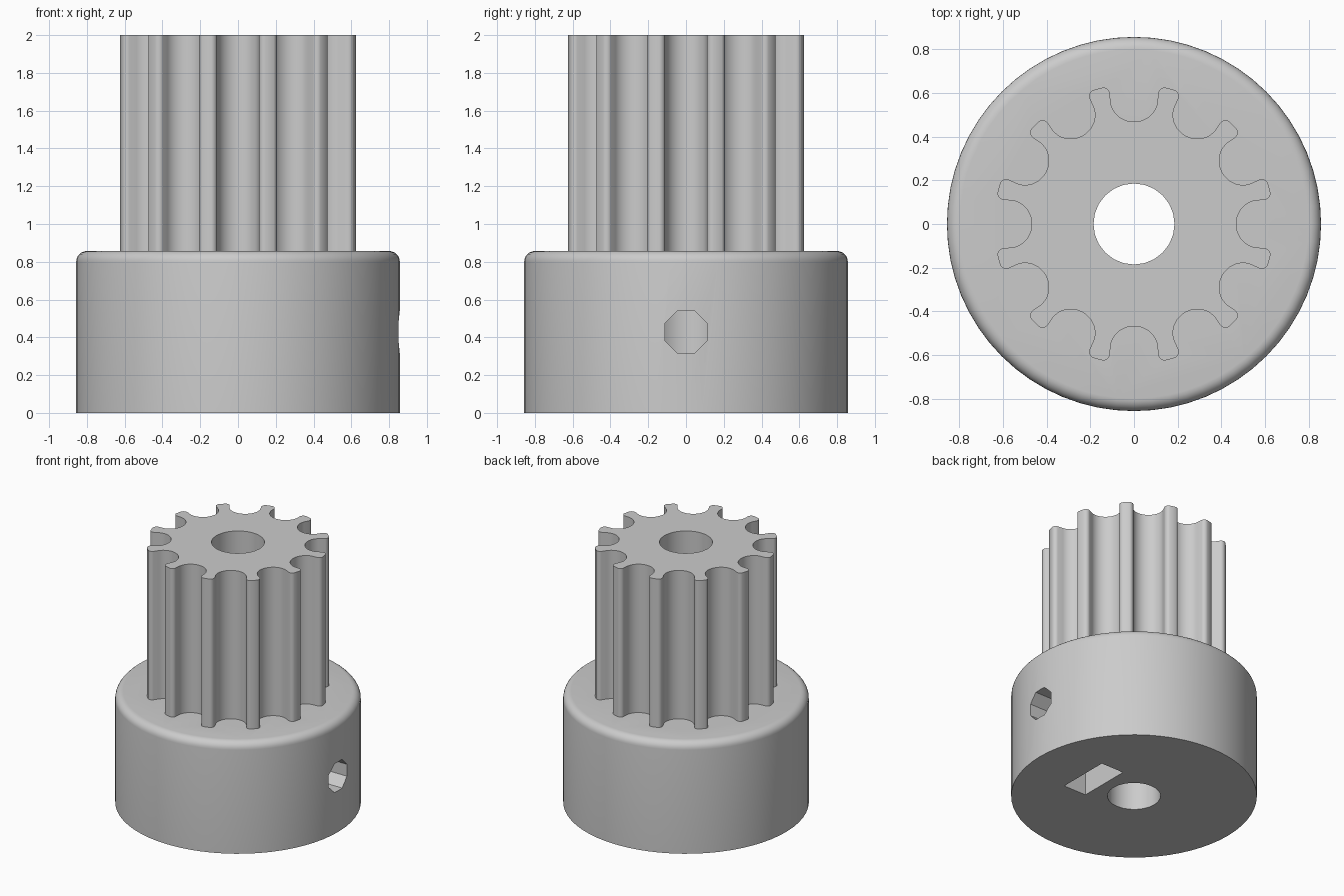
import bpy
import bmesh
from math import sin, cos, pi, radians, sqrt
from mathutils import Vector

cube = bpy.data.objects.get("Cube")
if cube:
    bpy.data.objects.remove(cube, do_unlink=True)

MM = 2 / 28               # one millimetre in model units
HUB_H = HUB_R = 12 * MM
TEETH = 12

grey = bpy.data.materials.new("plain grey")
grey.use_nodes = True
grey.diffuse_color = (0.6, 0.6, 0.6, 1)
grey.node_tree.nodes["Principled BSDF"].inputs["Base Color"].default_value = (0.6, 0.6, 0.6, 1)


def ring(radius, sides, turn=0.0, centre=(0, 0)):
    return [(centre[0] + radius * cos(turn + 2 * pi * i / sides),
             centre[1] + radius * sin(turn + 2 * pi * i / sides)) for i in range(sides)]


def prism(name, outline, start, end, along_x=False, round_top=0):
    """Extrude a closed outline along z, or along x with the outline in y and z."""
    bm = bmesh.new()
    place = (lambda p: (start, p[0], p[1])) if along_x else (lambda p: (p[0], p[1], start))
    base = bm.faces.new([bm.verts.new(place(p)) for p in outline])
    out = bmesh.ops.extrude_face_region(bm, geom=[base], use_keep_orig=True)
    moved = [g for g in out["geom"] if isinstance(g, bmesh.types.BMVert)]
    shift = Vector((end - start, 0, 0)) if along_x else Vector((0, 0, end - start))
    bmesh.ops.translate(bm, verts=moved, vec=shift)
    bmesh.ops.recalc_face_normals(bm, faces=bm.faces)
    if round_top:
        rim = [e for e in bm.edges if all(v in moved for v in e.verts)]
        bmesh.ops.bevel(bm, geom=rim, offset=round_top, segments=6, profile=0.5, affect='EDGES')
    mesh = bpy.data.meshes.new(name)
    bm.to_mesh(mesh)
    bm.free()
    mesh.materials.append(grey)
    obj = bpy.data.objects.new(name, mesh)
    bpy.context.collection.objects.link(obj)
    return obj


def tooth_outline():
    """Round grooves with filleted lips, repeated around the belt wheel."""
    outer, lip, bowl, widen = 8.98, 0.4235, 1.441, 1.053
    half = [(1.89 - lip * sin(radians(t)), lip - lip * cos(radians(t))) for t in range(0, 82, 16)]
    half += [(bowl * sin(radians(a)), 0.757 + bowl * cos(radians(a))) for a in range(82, 5, -8)]
    half = [(x * widen, d) for x, d in half]
    groove = half + [(0, 0.757 + bowl)] + [(-x, d) for x, d in reversed(half)]
    top = sqrt(outer ** 2 - half[0][0] ** 2)
    points = []
    for k in range(TEETH):
        a = 2 * pi * k / TEETH
        for x, d in groove:
            y = top - d
            points.append(((x * cos(a) - y * sin(a)) * MM, (x * sin(a) + y * cos(a)) * MM))
        tip = a + pi / TEETH
        points.append((-outer * sin(tip) * MM, outer * cos(tip) * MM))
    return points


# Hub with rounded upper rim, and toothed wheel sunk into it
pulley = prism("pulley", ring(HUB_R, 64), 0, HUB_H, round_top=0.058)
wheel = prism("toothed_wheel", tooth_outline(), HUB_H - 0.1, 2)

# Shaft bore, set screw hole and captive nut slot
bore = prism("bore_cutter", ring(2.6 * MM, 24), -0.1, 2.1)
screw = prism("screw_cutter", ring(0.12, 8, pi / 8, (0, HUB_H / 2)), 0.01, 1, along_x=True)
w, mid, point = 0.204, HUB_H / 2 + 0.018, 0.236
nut_shape = [(-w, -0.1), (w, -0.1), (w, mid + point / 2), (0, mid + point), (-w, mid + point / 2)]
nut = prism("nut_cutter", nut_shape, 3.8 * MM, 6.5 * MM, along_x=True)

bpy.context.view_layer.objects.active = pulley
for tool, mode in ((wheel, 'UNION'), (bore, 'DIFFERENCE'), (screw, 'DIFFERENCE'), (nut, 'DIFFERENCE')):
    tool.hide_render = True
    mod = pulley.modifiers.new(tool.name, 'BOOLEAN')
    mod.operation, mod.solver, mod.object = mode, 'EXACT', tool
    bpy.ops.object.modifier_apply(modifier=mod.name)
    bpy.data.objects.remove(tool, do_unlink=True)

# Smooth curved walls, sharp corners
bpy.ops.object.select_all(action='DESELECT')
pulley.select_set(True)
bpy.ops.object.shade_smooth_by_angle(angle=radians(30))
